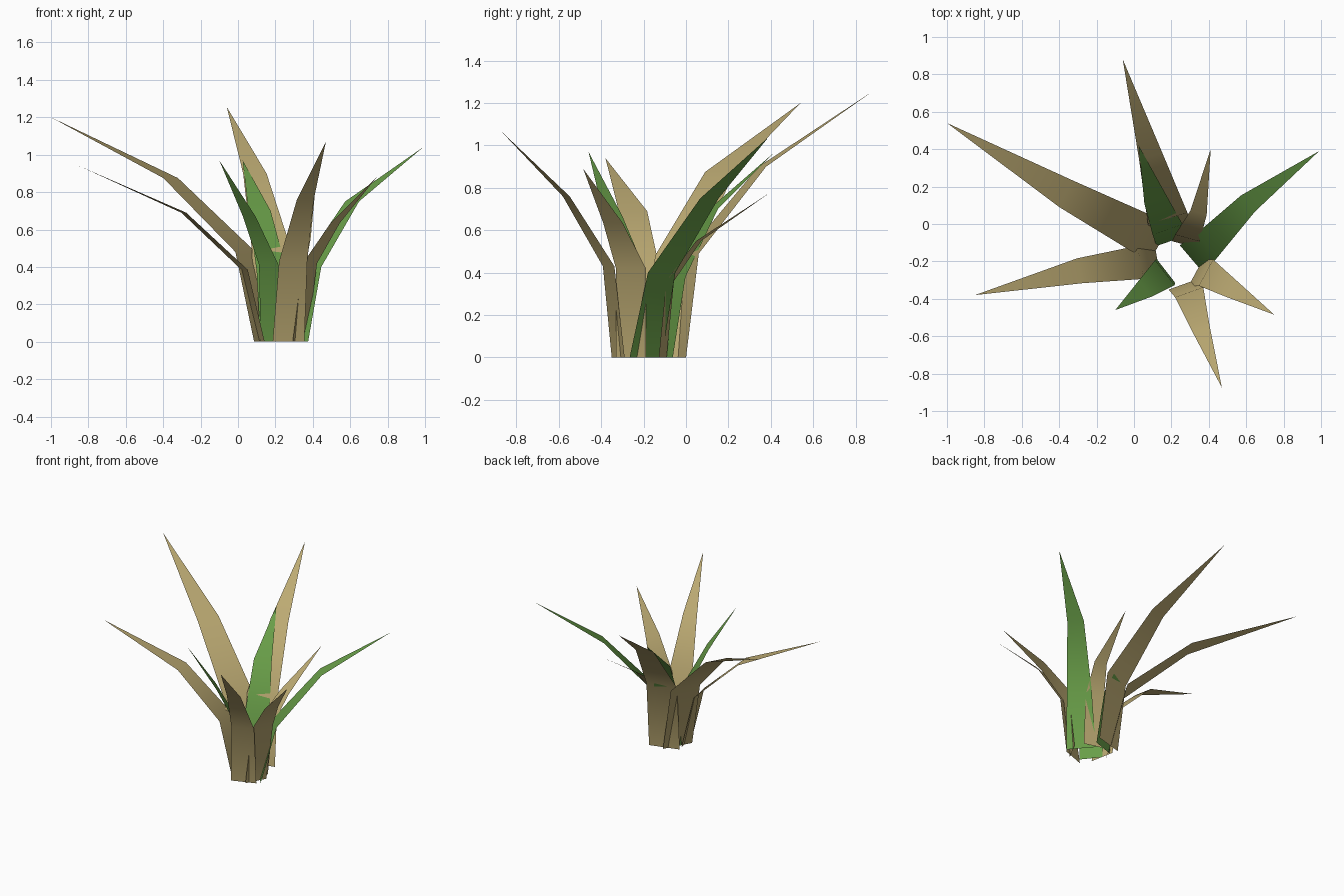
import bpy
from mathutils import Vector

if "Cube" in bpy.data.objects:
    bpy.data.objects.remove(bpy.data.objects["Cube"])


def material(name, color):
    m = bpy.data.materials.new(name)
    m.diffuse_color = color
    m.use_nodes = True
    m.node_tree.nodes["Principled BSDF"].inputs["Base Color"].default_value = m.diffuse_color
    return m


tan = material("dry_tan", (0.50, 0.40, 0.17, 1))
green = material("leaf_green", (0.14, 0.34, 0.065, 1))


def blade(name, mat, widths, base, low, knee, tip):
    """Flat tapering leaf: three cross-sections and a pointed tip."""
    run = Vector((tip[0] - base[0], tip[1] - base[1], 0)).normalized()
    side = Vector((run.y, -run.x, 0))
    verts = []
    for p, w in zip((base, low, knee), widths):
        verts += [Vector(p) - side * w, Vector(p) + side * w]
    verts.append(Vector(tip))
    faces = [(0, 1, 3, 2), (2, 3, 5, 4), (4, 5, 6)]
    me = bpy.data.meshes.new(name)
    me.from_pydata(verts, [], faces)
    me.materials.append(mat)
    for p in me.polygons:
        p.use_smooth = True
    me.update()
    ob = bpy.data.objects.new(name, me)
    bpy.context.collection.objects.link(ob)


# Leaves around the clump: half widths, then base, lower bend, knee, tip
blade("back_tall_leaf", tan, (.11, .11, .065),
      (.20, -.03, 0), (.18, .03, .49), (.09, .36, .90), (-.06, .88, 1.255))
blade("left_back_long_leaf", tan, (.11, .11, .08),
      (.14, -.10, 0), (.04, -.05, .48), (-.36, .16, .875), (-1.0, .54, 1.2))
blade("left_long_leaf", tan, (.09, .09, .068),
      (.125, -.19, 0), (.035, -.205, .385), (-.29, -.25, .69), (-.85, -.38, .94))
blade("front_left_green_leaf", green, (.08, .085, .055),
      (.17, -.25, 0), (.165, -.26, .41), (.06, -.345, .67), (-.10, -.46, .97))
blade("front_leaf", tan, (.09, .08, .048),
      (.27, -.32, 0), (.295, -.365, .43), (.36, -.565, .76), (.47, -.875, 1.07))
blade("front_right_leaf", tan, (.08, .08, .052),
      (.33, -.26, 0), (.385, -.26, .42), (.52, -.345, .635), (.75, -.485, .89))
blade("right_green_leaf", green, (.10, .085, .057),
      (.31, -.19, 0), (.39, -.115, .40), (.61, .11, .75), (.99, .39, 1.04))
blade("back_right_short_leaf", tan, (.07, .068, .045),
      (.27, -.11, 0), (.285, -.075, .36), (.345, .06, .55), (.41, .40, .78))
blade("back_green_leaf", green, (.085, .085, .063),
      (.20, -.09, 0), (.18, -.03, .38), (.115, .13, .70), (.025, .42, .97))
